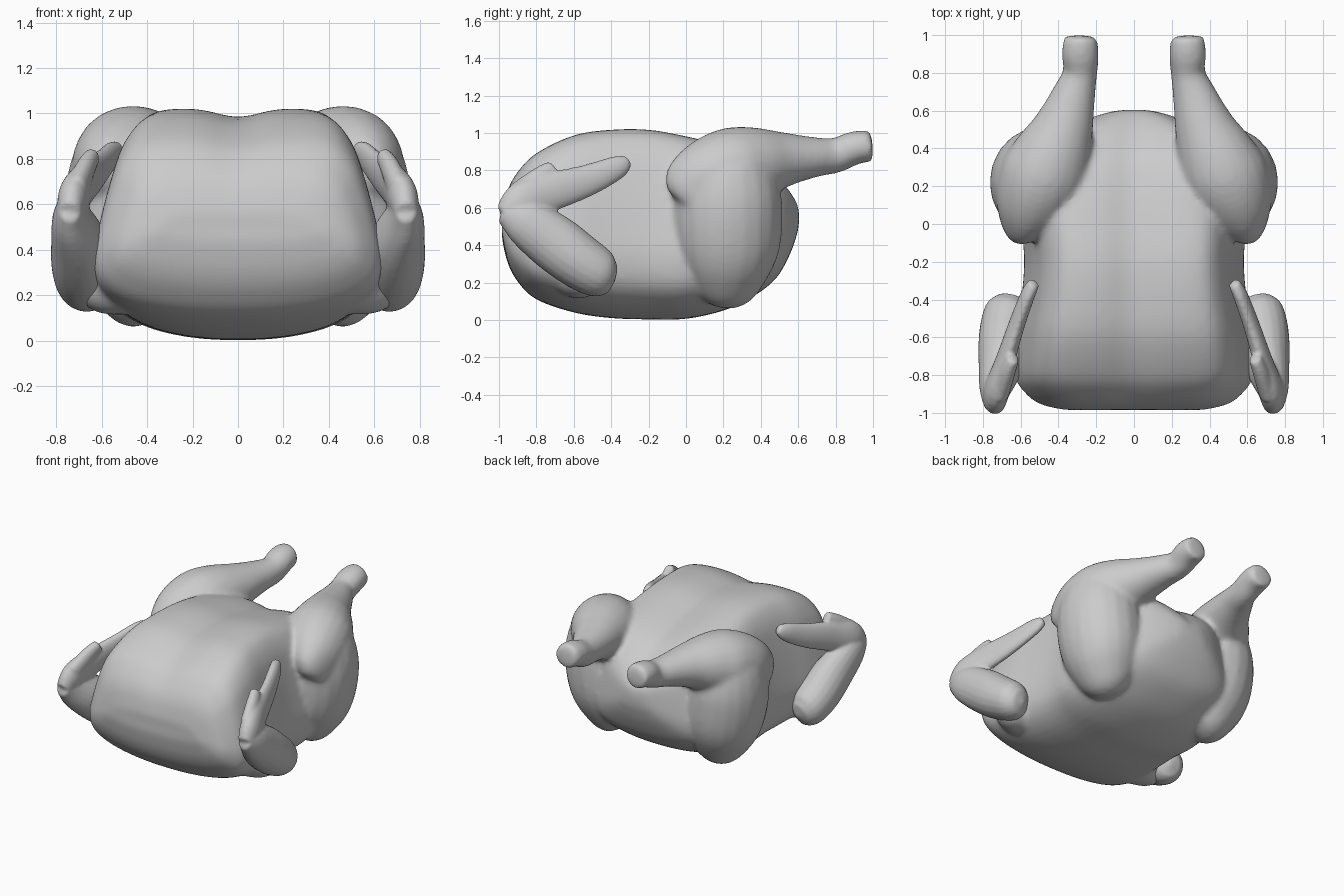
import bpy, bmesh
from math import sin, cos, tau
from mathutils import Vector

if "Cube" in bpy.data.objects:
    bpy.data.objects.remove(bpy.data.objects["Cube"])


def spline(rows, n=5, closed=False):
    """Smooth Catmull-Rom resampling of a list of equal-length rows."""
    m = len(rows)
    at = (lambda i: rows[i % m]) if closed else (lambda i: rows[max(0, min(m - 1, i))])
    out = []
    for i in range(m if closed else m - 1):
        for k in range(n):
            t = k / n
            out.append([0.5 * (2 * b + (c - a) * t + (2 * a - 5 * b + 4 * c - d) * t * t
                               + (3 * b - a - 3 * c + d) * t ** 3)
                        for a, b, c, d in zip(at(i - 1), at(i), at(i + 1), at(i + 2))])
    if not closed:
        out.append(list(rows[-1]))
    return out


def loft(bm, rings, start, end):
    """Skin rings of points and close both ends on a centre point."""
    vs = [[bm.verts.new(p) for p in r] for r in rings]
    n = len(vs[0])
    faces = []
    for a, b in zip(vs, vs[1:]):
        for j in range(n):
            faces.append(bm.faces.new((a[j], a[(j + 1) % n], b[(j + 1) % n], b[j])))
    for ring, c in ((vs[0], start), (vs[-1], end)):
        cv = bm.verts.new(c)
        for j in range(n):
            faces.append(bm.faces.new((ring[j], ring[(j + 1) % n], cv)))
    bmesh.ops.recalc_face_normals(bm, faces=faces)


def limb(bm, rows, sides=20, bulge=0.3):
    """Swept limb on both sides; rows are x, y, z, sideways radius, vertical radius."""
    rows = spline(rows, 4)
    n = len(rows)
    for s in (1, -1):
        rings = []
        pts = [Vector((s * r[0], r[1], r[2])) for r in rows]
        for i, r in enumerate(rows):
            t = (pts[min(i + 1, n - 1)] - pts[max(i - 1, 0)]).normalized()
            u = Vector((1, 0, 0))
            u = (u - t * u.dot(t)).normalized()
            v = t.cross(u)
            rings.append([pts[i] + u * (r[3] * cos(tau * k / sides)) + v * (r[4] * sin(tau * k / sides))
                          for k in range(sides)])
        loft(bm, rings, pts[0] + (pts[0] - pts[1]).normalized() * bulge * rows[0][3],
             pts[-1] + (pts[-1] - pts[-2]).normalized() * bulge * rows[-1][3])


def finish(name, bm, voxel, soften):
    """Fuse the overlapping pieces into one smooth skin."""
    me = bpy.data.meshes.new(name)
    bm.to_mesh(me)
    bm.free()
    ob = bpy.data.objects.new(name, me)
    bpy.context.collection.objects.link(ob)
    md = ob.modifiers.new("fuse", 'REMESH')
    md.mode, md.voxel_size, md.use_smooth_shade = 'VOXEL', voxel, True
    sm = ob.modifiers.new("soften", 'SMOOTH')
    sm.factor, sm.iterations = 0.5, soften
    return ob


# Body: half cross-section as fractions of width and height, with breast groove
half = [(0, 0), (.4, .015), (.75, .07), (.97, .17), (1.03, .32), (.99, .5),
        (.91, .72), (.82, .88), (.65, .985), (.32, 1.0), (0, .965)]
section = spline(half + [(-x, z) for x, z in half[-2:0:-1]], 3, closed=True)
# stations: y, half width, bottom, top
stations = [(-.985, .36, .44, .56), (-.955, .48, .31, .69), (-.9, .555, .205, .79), (-.8, .615, .11, .89),
            (-.6, .61, .04, .985), (-.4, .58, .01, 1.015), (-.2, .565, .003, 1.015), (0, .575, .006, .98),
            (.2, .55, .05, .93), (.35, .49, .12, .87), (.48, .38, .22, .77),
            (.56, .23, .36, .68), (.6, .10, .48, .61)]
bm = bmesh.new()
rings = [[(w * x, y, b + (t - b) * z) for x, z in section] for y, w, b, t in spline(stations, 5)]
loft(bm, rings, (0, -.982, .5), (0, .607, .55))

# Drumsticks with bone knobs
limb(bm, [(.61, -.01, .61, .06, .12), (.60, .03, .65, .12, .20), (.55, .13, .73, .20, .235),
          (.48, .25, .80, .235, .232), (.425, .38, .835, .208, .2), (.37, .52, .857, .16, .15),
          (.32, .68, .87, .118, .11), (.285, .80, .88, .092, .095), (.285, .90, .92, .1, .09),
          (.283, .99, .93, .088, .085)], bulge=.12)
# Thighs: broad rounded discs folded against the body
limb(bm, [(.36, .20, .13, .12, .12), (.40, .21, .19, .19, .19), (.43, .215, .28, .24, .245),
          (.46, .22, .40, .27, .285), (.48, .22, .54, .28, .296), (.49, .22, .67, .272, .29),
          (.49, .22, .79, .24, .255), (.47, .22, .89, .17, .19)])
# Shoulders reaching out to the wings
limb(bm, [(.45, -.60, .27, .15, .15), (.58, -.56, .24, .13, .13), (.66, -.52, .235, .09, .09)])
finish("body_with_legs", bm, 0.016, 14)

# Wings: upper arm set against the body, folded forearm and thumb nub
bm = bmesh.new()
limb(bm, [(.645, -.40, .22, .08, .085), (.66, -.46, .245, .13, .13), (.68, -.58, .32, .14, .148),
          (.70, -.72, .425, .125, .15), (.735, -.87, .53, .085, .122), (.74, -.97, .585, .05, .07)])
limb(bm, [(.74, -.97, .56, .05, .06), (.725, -.88, .625, .068, .11), (.68, -.72, .685, .052, .104),
          (.62, -.53, .745, .043, .086), (.56, -.37, .815, .038, .064), (.53, -.315, .85, .03, .035)])
limb(bm, [(.71, -.89, .66, .05, .08), (.67, -.78, .76, .043, .06), (.64, -.71, .81, .034, .045)])
finish("wings", bm, 0.011, 5)
